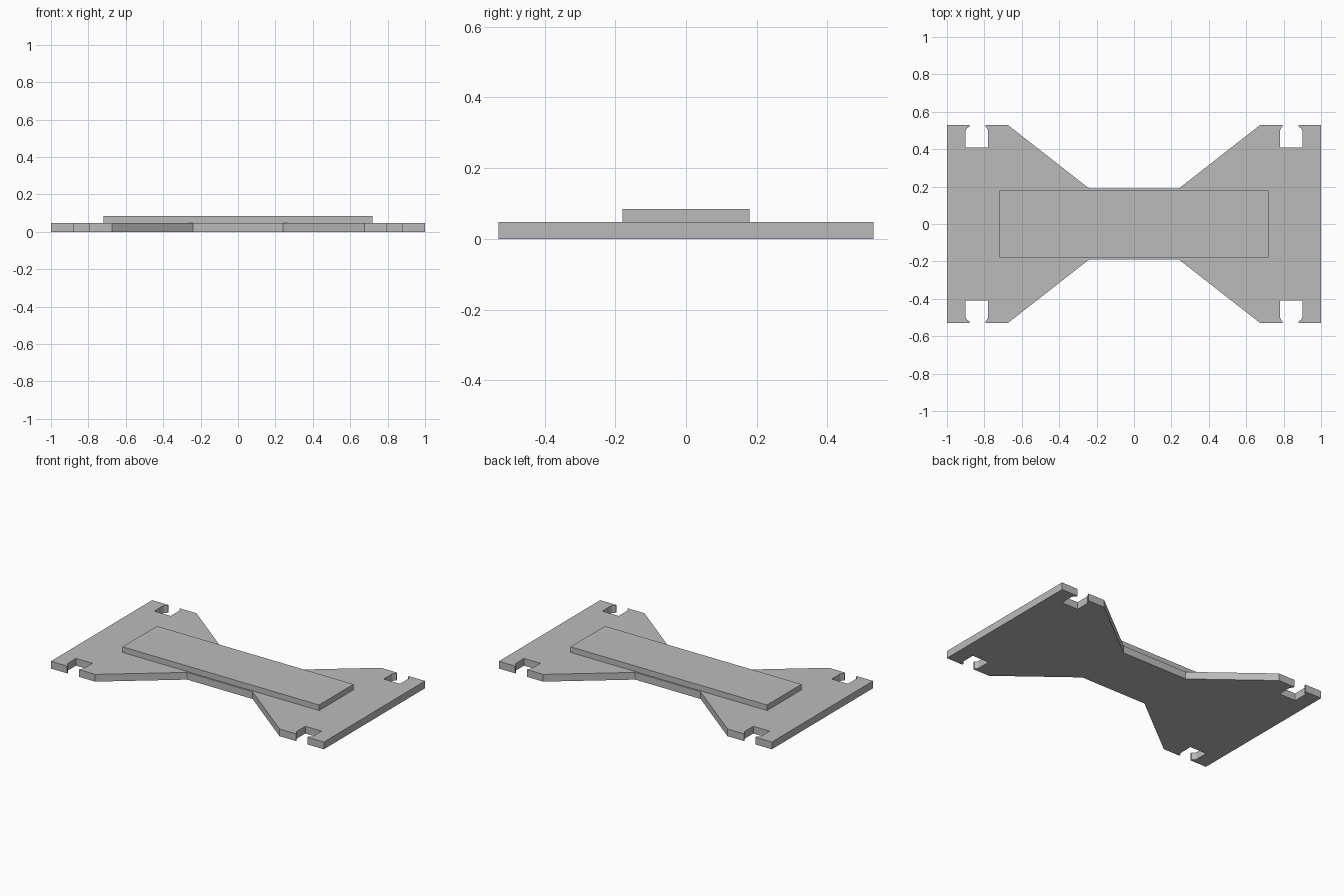
import bpy
import bmesh

cube = bpy.data.objects.get("Cube")
if cube:
    bpy.data.objects.remove(cube, do_unlink=True)

grey = bpy.data.materials.new("plain grey")
grey.use_nodes = True
colour = (0.5, 0.5, 0.5, 1)
grey.diffuse_color = colour
grey.node_tree.nodes["Principled BSDF"].inputs["Base Color"].default_value = colour


def slab(name, outline, bottom, top):
    """Extrude a closed outline from bottom to top."""
    bm = bmesh.new()
    face = bm.faces.new([bm.verts.new((x, y, bottom)) for x, y in outline])
    new = bmesh.ops.extrude_face_region(bm, geom=[face])["geom"]
    for v in new:
        if isinstance(v, bmesh.types.BMVert):
            v.co.z = top
    bmesh.ops.recalc_face_normals(bm, faces=bm.faces)
    mesh = bpy.data.meshes.new(name)
    bm.to_mesh(mesh)
    bm.free()
    mesh.materials.append(grey)
    obj = bpy.data.objects.new(name, mesh)
    bpy.context.collection.objects.link(obj)
    return obj


def mirrored(quarter):
    """Complete an outline from its +x +y quarter."""
    half = quarter + [(-x, y) for x, y in reversed(quarter)]
    return half + [(x, -y) for x, y in reversed(half)]


# Notch with small rounded lips at its mouth
outer_lip = [(0.88, 0.53), (0.88, 0.522), (0.885, 0.516), (0.894, 0.511), (0.9, 0.5)]
inner_lip = [(1.68 - x - 0.005 * (x < 0.89), y) for x, y in reversed(outer_lip)]
notch = outer_lip + [(0.9, 0.41), (0.78, 0.41)] + inner_lip

# Waisted base plate
quarter = [(1, 0.53)] + notch + [(0.675, 0.53), (0.24, 0.19)]
slab("base_plate", mirrored(quarter), 0, 0.048)

# Raised centre bar
slab("raised_bar", mirrored([(0.72, 0.18)]), 0.048, 0.085)
